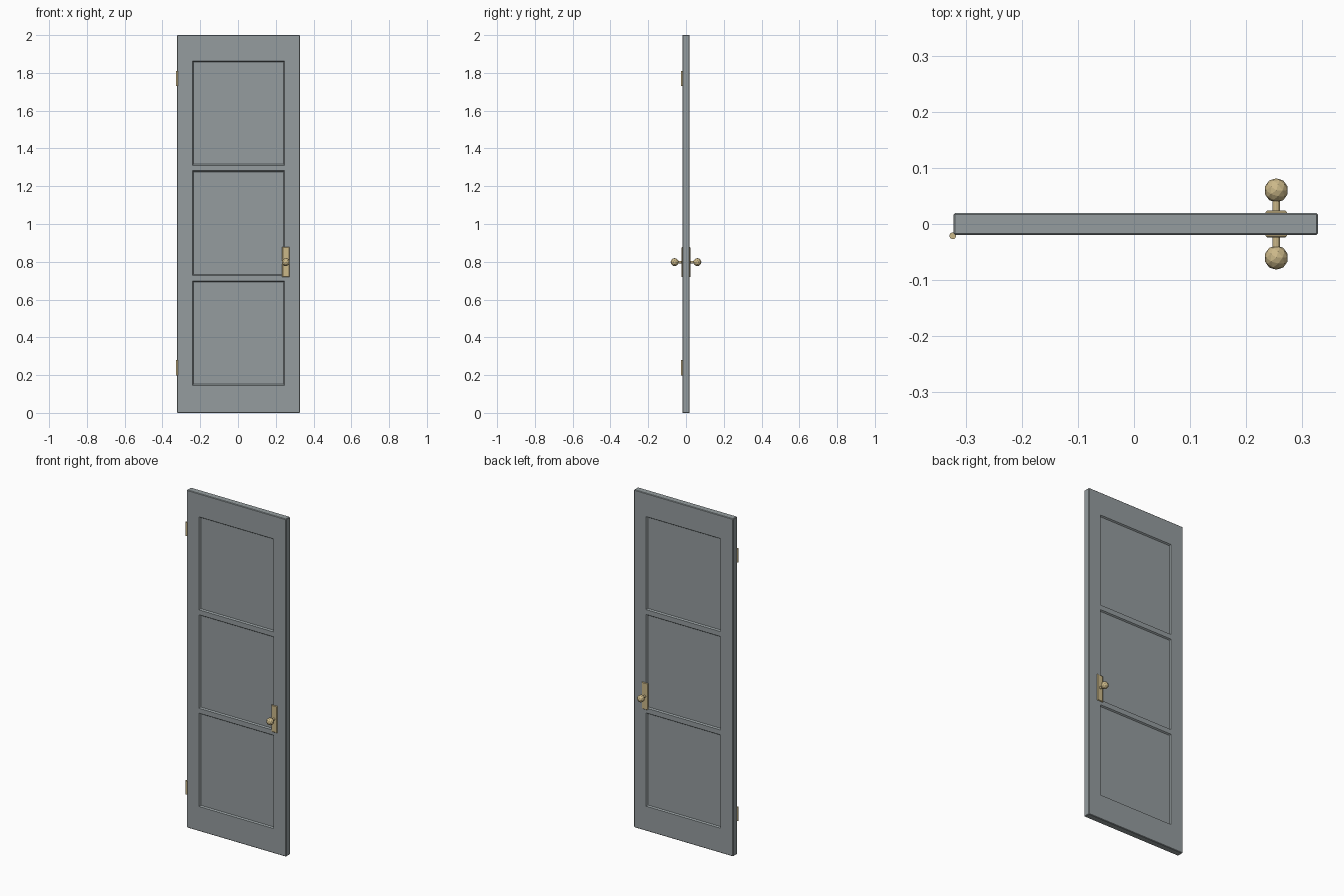
import bpy, bmesh, math
from mathutils import Matrix

if "Cube" in bpy.data.objects:
    bpy.data.objects.remove(bpy.data.objects["Cube"])


def mat(name, col):
    m = bpy.data.materials.new(name)
    m.diffuse_color = (*col, 1)
    m.use_nodes = True
    m.node_tree.nodes["Principled BSDF"].inputs["Base Color"].default_value = m.diffuse_color
    return m


GREY = mat("grey_paint", (0.30, 0.335, 0.345))
BRASS = mat("brass", (0.60, 0.48, 0.25))


def finish(bm, name, material):
    bmesh.ops.recalc_face_normals(bm, faces=bm.faces)
    me = bpy.data.meshes.new(name)
    bm.to_mesh(me)
    bm.free()
    me.materials.append(material)
    ob = bpy.data.objects.new(name, me)
    bpy.context.collection.objects.link(ob)
    return ob


# door slab: box sliced along the panel outlines, then sunken panels both sides
X0, X1, HALF = -0.322, 0.328, 0.0195
PX0, PX1 = -0.241, 0.247
PANELS = [(0.146, 0.699), (0.728, 1.282), (1.311, 1.862)]

bm = bmesh.new()
bmesh.ops.create_cube(bm, size=1, matrix=Matrix.Translation(((X0 + X1) / 2, 0, 1))
                      @ Matrix.Diagonal((X1 - X0, 2 * HALF, 2, 1)))
bmesh.ops.bevel(bm, geom=bm.edges[:], offset=0.003, segments=1, affect='EDGES')
cuts = [((x, 0, 0), (1, 0, 0)) for x in (PX0, PX1)]
cuts += [((0, 0, z), (0, 0, 1)) for p in PANELS for z in p]
for co, no in cuts:
    bmesh.ops.bisect_plane(bm, geom=bm.verts[:] + bm.edges[:] + bm.faces[:],
                           plane_co=co, plane_no=no)
bmesh.ops.recalc_face_normals(bm, faces=bm.faces)


def is_panel(f):
    c = f.calc_center_median()
    return (abs(f.normal.y) > 0.99 and PX0 < c.x < PX1
            and any(a < c.z < b for a, b in PANELS))


bmesh.ops.inset_individual(bm, faces=[f for f in bm.faces if is_panel(f)],
                           thickness=0.008, depth=-0.008)
finish(bm, "door_slab", GREY)

# handle sets on both faces
KX, KZ = 0.2535, 0.798
for side, tag in ((-1, "front"), (1, "back")):
    # plate with chamfered outer rim
    bm = bmesh.new()
    bmesh.ops.create_cube(bm, size=1, matrix=Matrix.Translation((KX, side * 0.0215, KZ))
                          @ Matrix.Diagonal((0.039, 0.005, 0.159, 1)))
    rim = [e for e in bm.edges if all(v.co.y * side > 0.0215 for v in e.verts)]
    bmesh.ops.bevel(bm, geom=rim, offset=0.003, segments=1, affect='EDGES')
    finish(bm, tag + "_handle_plate", BRASS)
    # stem
    bm = bmesh.new()
    bmesh.ops.create_cone(bm, cap_ends=True, segments=12, radius1=0.007, radius2=0.007,
                          depth=0.026, matrix=Matrix.Translation((KX, side * 0.034, KZ))
                          @ Matrix.Rotation(math.pi / 2, 4, 'X'))
    finish(bm, tag + "_knob_stem", BRASS)
    # faceted knob
    bm = bmesh.new()
    bmesh.ops.create_icosphere(bm, subdivisions=2, radius=0.0215,
                               matrix=Matrix.Translation((KX, side * 0.06, KZ)))
    finish(bm, tag + "_knob", BRASS)

# hinge barrels
for z, tag in ((0.239, "lower"), (1.77, "upper")):
    bm = bmesh.new()
    bmesh.ops.create_cone(bm, cap_ends=True, segments=12, radius1=0.006, radius2=0.006,
                          depth=0.08, matrix=Matrix.Translation((-0.323, -0.021, z)))
    finish(bm, tag + "_hinge", BRASS)
